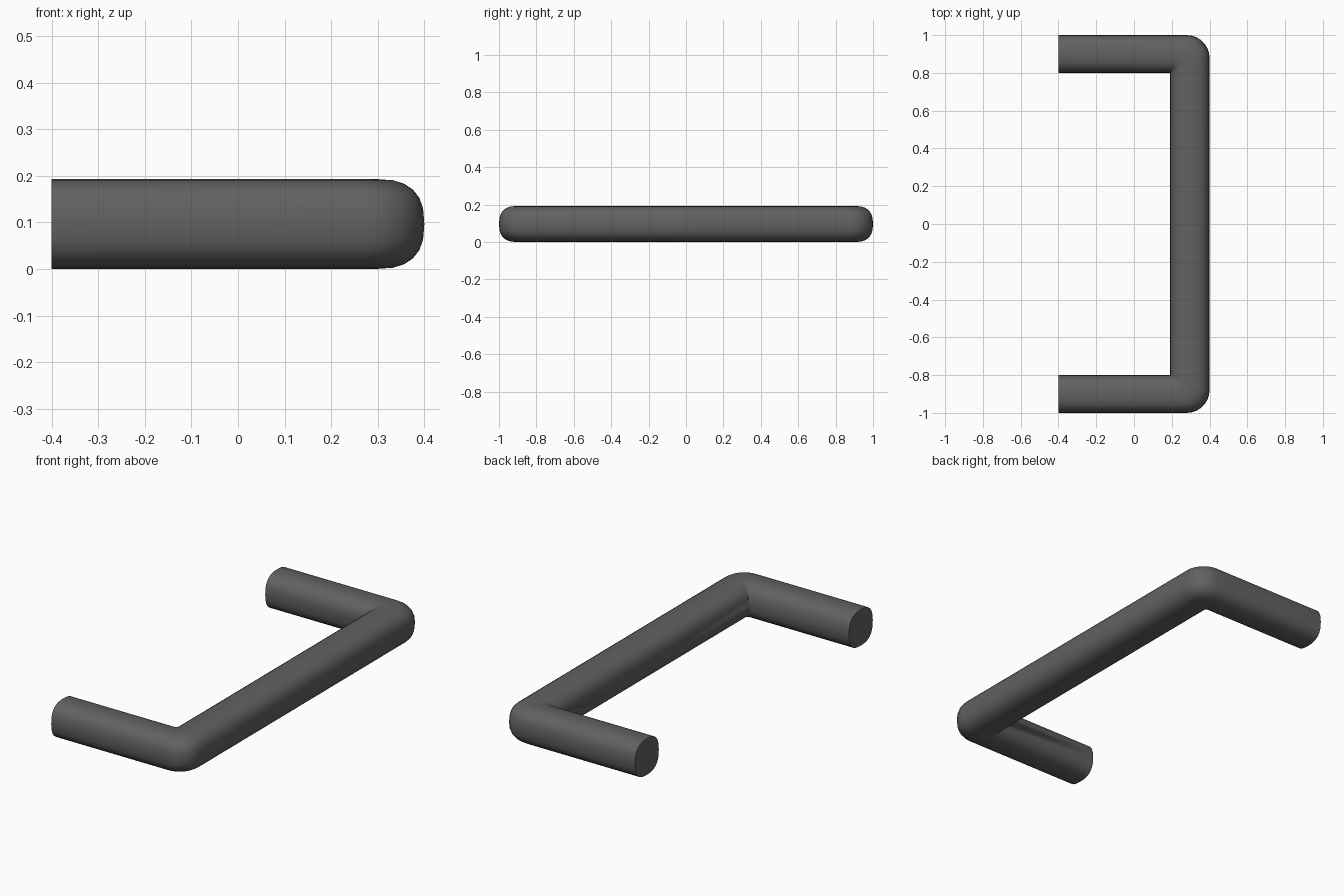
import bpy, bmesh
from math import sin, cos, pi

if "Cube" in bpy.data.objects:
    bpy.data.objects.remove(bpy.data.objects["Cube"])

SIDES, BEND = 24, 7
X_IN, X_OUT = 0.19, 0.40      # grip bar, inner and outer edge
Y_IN, Y_OUT = 0.80, 1.00      # leg, inner and outer edge
HEIGHT, FILLET, X_END = 0.193, 0.12, -0.40


def rounded(v, power=2.6):
    return (1 if v >= 0 else -1) * abs(v) ** (2 / power)


def lane(angle):
    """One lengthwise line of the bar, from leg end round the bend to y = 0."""
    t = (rounded(cos(angle)) + 1) / 2
    z = HEIGHT / 2 * (1 + rounded(sin(angle)))
    x, y, r = X_IN + t * (X_OUT - X_IN), Y_IN + t * (Y_OUT - Y_IN), FILLET * t
    pts = [(X_END, y, z)]
    for i in range(BEND + 1):
        a = pi / 2 * (1 - i / BEND)
        pts.append((x - r + r * cos(a), y - r + r * sin(a), z))
    pts.append((x, 0, z))
    return pts


# Half of the handle: lanes skinned into a tube with a capped leg end
bm = bmesh.new()
lanes = [[bm.verts.new(p) for p in lane(2 * pi * k / SIDES)] for k in range(SIDES)]
for k in range(SIDES):
    a, b = lanes[k], lanes[(k + 1) % SIDES]
    for i in range(len(a) - 1):
        bm.faces.new((a[i], a[i + 1], b[i + 1], b[i]))
bm.faces.new([l[0] for l in lanes])
bmesh.ops.remove_doubles(bm, verts=bm.verts, dist=1e-4)

# Mirrored copy joined at y = 0
geom = bm.verts[:] + bm.edges[:] + bm.faces[:]
bmesh.ops.mirror(bm, geom=geom, axis='Y', merge_dist=1e-4)
bmesh.ops.remove_doubles(bm, verts=bm.verts, dist=1e-4)
bmesh.ops.recalc_face_normals(bm, faces=bm.faces)

mesh = bpy.data.meshes.new("pull_handle")
bm.to_mesh(mesh)
bm.free()
handle = bpy.data.objects.new("pull_handle", mesh)
bpy.context.collection.objects.link(handle)

# Dark grey finish
dark = bpy.data.materials.new("dark_grey")
dark.diffuse_color = (0.12, 0.12, 0.12, 1)
dark.use_nodes = True
dark.node_tree.nodes["Principled BSDF"].inputs["Base Color"].default_value = dark.diffuse_color
mesh.materials.append(dark)

bpy.context.view_layer.objects.active = handle
handle.select_set(True)
bpy.ops.object.shade_smooth_by_angle(angle=pi / 5)
